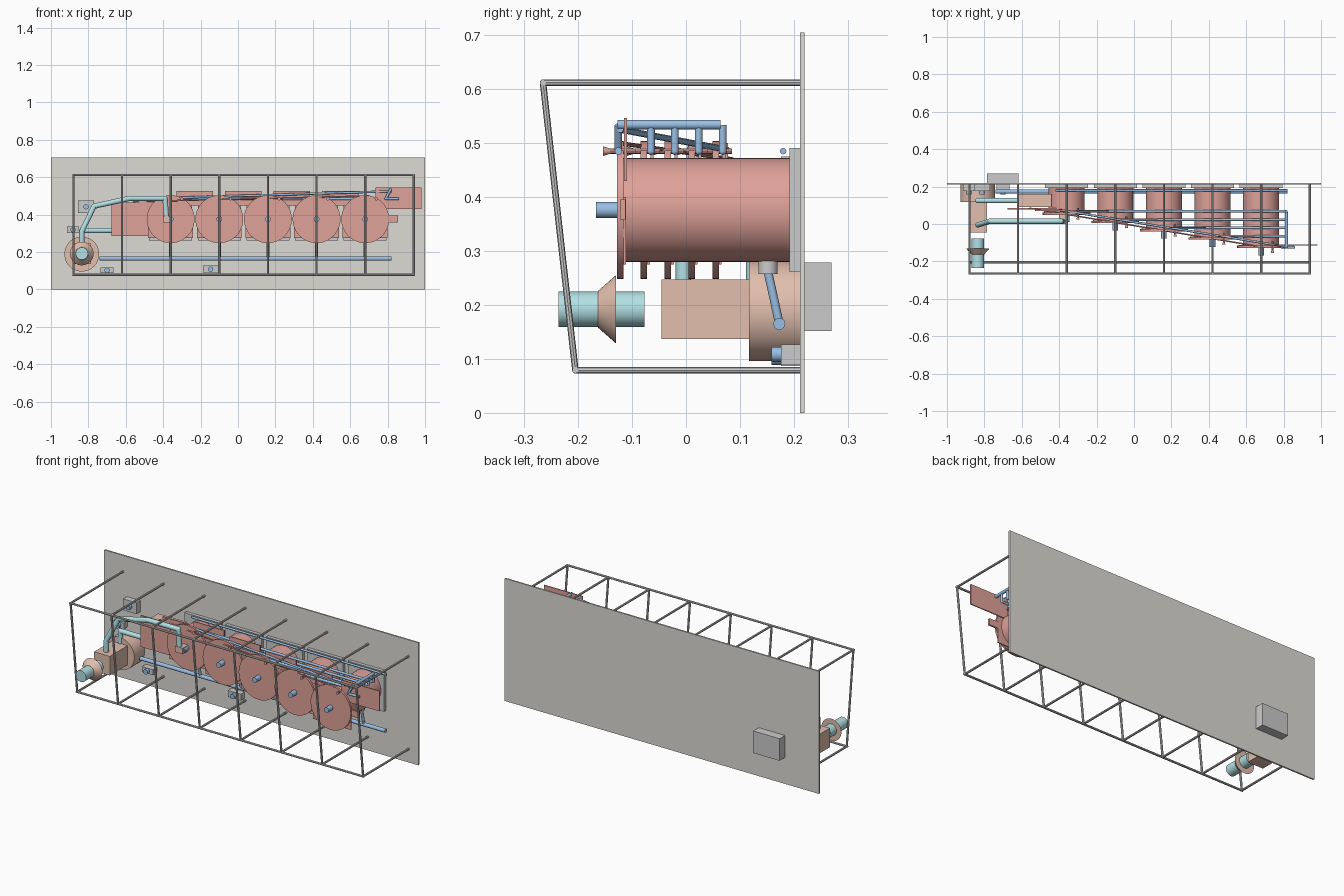
import bpy, bmesh, math
from mathutils import Vector, Matrix

if "Cube" in bpy.data.objects:
    bpy.data.objects.remove(bpy.data.objects["Cube"])


def mat(name, col):
    m = bpy.data.materials.new(name)
    m.diffuse_color = (*col, 1)
    m.use_nodes = True
    m.node_tree.nodes["Principled BSDF"].inputs["Base Color"].default_value = m.diffuse_color
    return m


RED = mat("red", (0.74, 0.36, 0.32))
TAN = mat("tan", (0.76, 0.52, 0.42))
BLUE = mat("blue", (0.32, 0.52, 0.78))
CYAN = mat("cyan", (0.45, 0.75, 0.78))
STONE = mat("stone", (0.72, 0.71, 0.66))


def finish(name, bm, m, smooth):
    me = bpy.data.meshes.new(name)
    bm.to_mesh(me)
    bm.free()
    ob = bpy.data.objects.new(name, me)
    bpy.context.collection.objects.link(ob)
    if m:
        me.materials.append(m)
    if smooth:
        bpy.ops.object.select_all(action='DESELECT')
        ob.select_set(True)
        bpy.context.view_layer.objects.active = ob
        bpy.ops.object.shade_smooth_by_angle(angle=math.radians(35))
    return ob


def box(name, x, y, z, m=None):
    bm = bmesh.new()
    size = (x[1] - x[0], y[1] - y[0], z[1] - z[0])
    mid = ((x[0] + x[1]) / 2, (y[0] + y[1]) / 2, (z[0] + z[1]) / 2)
    bmesh.ops.create_cube(bm, size=1, matrix=Matrix.Translation(mid) @ Matrix.Diagonal((*size, 1)))
    return finish(name, bm, m, False)


def add_rod(bm, a, b, r1, r2, n):
    a, b = Vector(a), Vector(b)
    d = b - a
    rot = d.to_track_quat('Z', 'Y').to_matrix().to_4x4()
    bmesh.ops.create_cone(bm, cap_ends=True, segments=n, radius1=r1, radius2=r2, depth=d.length,
                          matrix=Matrix.Translation((a + b) / 2) @ rot)


def rod(name, a, b, r, m=None, r2=None, n=32):
    bm = bmesh.new()
    add_rod(bm, a, b, r, r if r2 is None else r2, n)
    return finish(name, bm, m, True)


# bent pipe: straight lengths with ball elbows
def pipe(name, pts, r, m=None, n=16):
    bm = bmesh.new()
    for a, b in zip(pts, pts[1:]):
        add_rod(bm, a, b, r, r, n)
    for p in pts[1:-1]:
        bmesh.ops.create_uvsphere(bm, u_segments=n, v_segments=8, radius=r,
                                  matrix=Matrix.Translation(p))
    return finish(name, bm, m, True)


# wall panel and rear control box
box("wall_panel", (-1, 1), (0.211, 0.22), (0, 0.705), STONE)
box("rear_box", (-0.785, -0.617), (0.22, 0.27), (0.152, 0.279))

# cage frame: eight ribs and two long rails
for i in range(8):
    x = -0.88 + 0.26 * i
    pipe(f"cage_rib_{i}", [(x, 0.214, 0.612), (x, -0.265, 0.612), (x, -0.205, 0.079), (x, 0.214, 0.079)], 0.006, n=8)
rod("cage_top_rail", (-0.886, -0.265, 0.612), (0.946, -0.265, 0.612), 0.006, n=8)
rod("cage_bottom_rail", (-0.886, -0.205, 0.079), (0.946, -0.205, 0.079), 0.006, n=8)

# five drums, each one reaching further forward
ZC = 0.376
for i in range(5):
    x = -0.36 + 0.26 * i
    y = 0.055 - 0.0443 * i
    box(f"drum_mount_{i}", (x - 0.115, x + 0.115), (0.192, 0.212), (0.261, 0.491))
    rod(f"drum_{i}", (x, 0.195, ZC), (x, y, ZC), 0.096, RED, n=48)
    rod(f"drum_disc_{i}", (x, y + 0.006, ZC), (x, y - 0.006, ZC), 0.128, RED, n=48)
    rod(f"drum_shaft_{i}", (x, y, ZC), (x, y - 0.045, ZC), 0.015, BLUE)
    box(f"drum_guard_{i}", (x - 0.12, x + 0.12), (y + 0.006, y + 0.011), (0.275, 0.40), RED)
    # top tab, taller on the last drum
    if i < 4:
        box(f"drum_tab_{i}", (x + 0.03, x + 0.225), (y + 0.012, y + 0.018), (0.45, 0.527), RED)
    else:
        box("end_plate", (0.735, 0.98), (y + 0.007, y + 0.013), (0.43, 0.546), RED)
        box("end_lug", (0.78, 0.855), (y + 0.0, y + 0.01), (0.358, 0.395), RED)
    # spray nozzle and its feed to the manifold
    rod(f"nozzle_{i}", (x + 0.06, y - 0.012, 0.485), (x + 0.06, y - 0.032, 0.485), 0.003, RED, r2=0.009, n=12)
    rod(f"nozzle_stem_{i}", (x + 0.06, y + 0.03, 0.485), (x + 0.06, y - 0.02, 0.485), 0.005, RED, n=8)
    if i < 4:
        pipe(f"feed_pipe_{i}", [(x + 0.05, y + 0.013, 0.485), (0.815, y + 0.013, 0.485), (0.815, y + 0.013, 0.533)], 0.007, BLUE)
    else:
        pipe("feed_pipe_4", [(0.86, y - 0.003, 0.485), (0.79, y - 0.003, 0.485), (0.815, y - 0.003, 0.533)], 0.007, BLUE)
    # drain fitting and pipe below
    rod(f"drain_fitting_{i}", (x, 0.152, 0.285), (x, 0.152, 0.257), 0.018)
    rod(f"drain_pipe_{i}", (x, 0.15, 0.27), (x, 0.173, 0.165), 0.008, BLUE, n=16)

# manifold, sloping supply line, link bar and drain main
rod("manifold", (0.815, 0.064, 0.534), (0.815, -0.127, 0.534), 0.009, BLUE, n=16)
rod("supply_line", (-0.40, 0.075, 0.488), (0.82, -0.122, 0.525), 0.006, BLUE, n=12)
rod("link_bar", (-0.56, 0.085, 0.47), (0.70, -0.125, 0.50), 0.004, RED, n=8)
rod("drain_main", (-0.74, 0.173, 0.165), (0.82, 0.173, 0.165), 0.011, BLUE, n=16)
rod("rear_supply", (-0.42, 0.18, 0.485), (0.82, 0.18, 0.485), 0.006, BLUE, n=12)

# heater block beside the first drum
box("heater_block", (-0.62, -0.44), (0.09, 0.16), (0.30, 0.46), TAN)
box("heater_plate", (-0.675, -0.40), (0.078, 0.086), (0.285, 0.465), RED)
box("heater_tab", (-0.53, -0.37), (0.07, 0.078), (0.44, 0.50), RED)

# blower: round housing, square body, inlet cone and spout
FX, FZ = -0.835, 0.189
rod("blower_housing", (FX, 0.211, FZ), (FX, 0.117, FZ), 0.093, TAN, n=48)
box("blower_body", (FX - 0.05, FX + 0.05), (-0.045, 0.12), (0.137, 0.247), TAN)
rod("blower_cone", (FX, -0.13, FZ + 0.003), (FX, -0.163, FZ + 0.003), 0.063, TAN, r2=0.034, n=40)
rod("blower_spout", (FX, -0.077, FZ + 0.003), (FX, -0.236, FZ + 0.003), 0.033, CYAN)

# air ducts from blower to first drum
pipe("upper_duct", [(FX, -0.005, 0.24), (FX, -0.005, 0.31), (-0.77, 0.015, 0.445), (-0.58, 0.015, 0.487),
                    (-0.39, 0.015, 0.487), (-0.382, 0.015, 0.375)], 0.014, CYAN)
pipe("lower_duct", [(FX, 0.125, 0.24), (FX, 0.125, 0.315), (-0.45, 0.125, 0.315)], 0.014, CYAN)
box("duct_outlet", (-0.402, -0.352), (0.0, 0.05), (0.358, 0.392), TAN)

# valve boxes on the wall, each with a blue knob
for i, (x0, x1, z0, z1) in enumerate([(-0.855, -0.77, 0.41, 0.475), (-0.915, -0.85, 0.302, 0.336),
                                      (-0.735, -0.665, 0.087, 0.118), (-0.188, -0.105, 0.09, 0.127)]):
    xm, zm = (x0 + x1) / 2, (z0 + z1) / 2
    box(f"valve_box_{i}", (x0, x1), (0.176, 0.212), (z0, z1))
    rod(f"valve_knob_{i}", (xm, 0.18, zm), (xm, 0.158, zm), 0.014, BLUE, n=20)
